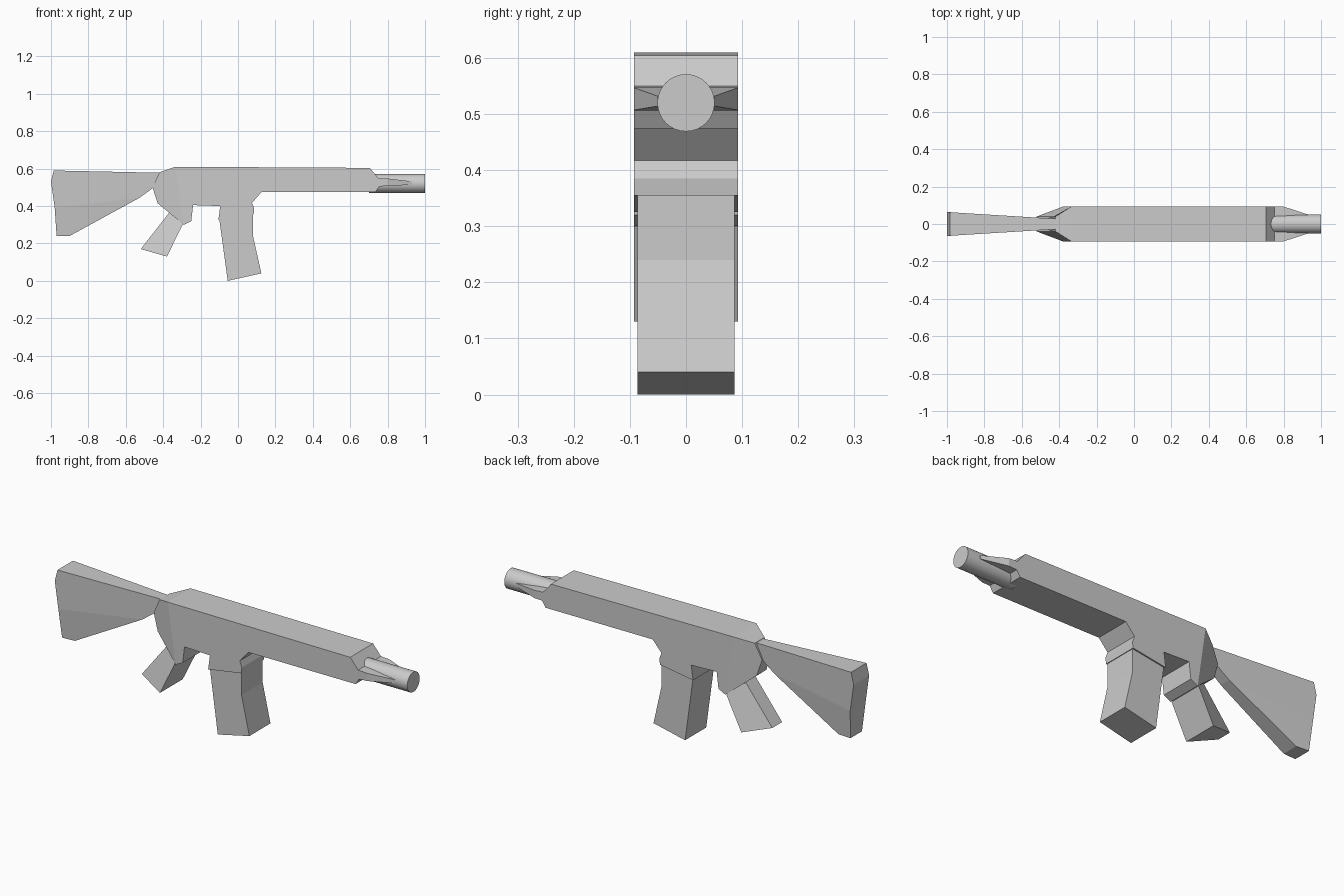
import bpy
import bmesh
import math

cube = bpy.data.objects.get("Cube")
if cube:
    bpy.data.objects.remove(cube, do_unlink=True)

grey = bpy.data.materials.new("light_grey")
grey.use_nodes = True
COLOUR = (0.6, 0.6, 0.6, 1)
grey.diffuse_color = COLOUR
grey.node_tree.nodes["Principled BSDF"].inputs["Base Color"].default_value = COLOUR


def slab(name, outline, panels=None):
    """Symmetric slab: outline of (x, z, half width), side faces split into panels."""
    bm = bmesh.new()
    left = [bm.verts.new((x, w, z)) for x, z, w in outline]
    right = [bm.verts.new((x, -w, z)) for x, z, w in outline]
    count = len(outline)
    for panel in panels or [range(count)]:
        bm.faces.new([left[i] for i in panel])
        bm.faces.new([right[i] for i in reversed(panel)])
    for i in range(count):
        j = (i + 1) % count
        bm.faces.new((left[i], right[i], right[j], left[j]))
    bmesh.ops.recalc_face_normals(bm, faces=bm.faces)
    mesh = bpy.data.meshes.new(name)
    bm.to_mesh(mesh)
    bm.free()
    mesh.materials.append(grey)
    obj = bpy.data.objects.new(name, mesh)
    bpy.context.collection.objects.link(obj)
    return obj


# Body: pinched rear, full-width middle and tapered nose
W = 0.093
rear = [(-0.29, 0.30, W), (-0.43, 0.415, 0.04), (-0.457, 0.50, 0.033),
        (-0.42, 0.58, 0.04), (-0.335, 0.61, W)]
top = [(0.705, 0.604, W), (0.75, 0.55, W)]
nose = [(0.80, 0.547, W), (0.93, 0.532, 0.051),
        (0.93, 0.514, 0.051), (0.80, 0.507, W)]
under = [(0.755, 0.505, W), (0.735, 0.474, W), (0.125, 0.474, W),
         (0.075, 0.417, W), (0.087, 0.385, W), (0.083, 0.355, W),
         (-0.105, 0.325, W), (-0.095, 0.40, W), (-0.24, 0.405, W),
         (-0.25, 0.32, W)]
outline = rear + top + nose + under
middle = [0, 4, 5, 6, 7] + list(range(10, len(outline)))
slab("body", outline, [range(5), middle, range(7, 11)])

# Shoulder stock, its lower half narrowing downwards
slab("stock", [(-0.42, 0.578, 0.028), (-0.985, 0.59, 0.063),
               (-1.0, 0.53, 0.063), (-0.98, 0.39, 0.063),
               (-0.97, 0.24, 0.047), (-0.90, 0.24, 0.043),
               (-0.525, 0.445, 0.029), (-0.45, 0.50, 0.026)],
     [(0, 1, 2, 3, 6, 7), (3, 4, 5, 6)])

# Grip, wide in front and narrow behind
slab("grip", [(-0.295, 0.302, W), (-0.36, 0.375, 0.04),
              (-0.52, 0.17, 0.04), (-0.38, 0.13, W)])

# Bent magazine
M = 0.086
slab("magazine", [(-0.10, 0.33, M), (0.08, 0.355, M), (0.08, 0.24, M),
                  (0.125, 0.04, M), (-0.055, 0.0, M)])

# Round barrel
bpy.ops.mesh.primitive_cylinder_add(vertices=32, radius=0.051, depth=0.3,
                                    location=(0.85, 0, 0.52),
                                    rotation=(0, math.pi / 2, 0))
barrel = bpy.context.object
barrel.name = "barrel"
barrel.data.materials.append(grey)
bpy.ops.object.shade_smooth_by_angle(angle=math.radians(40))
